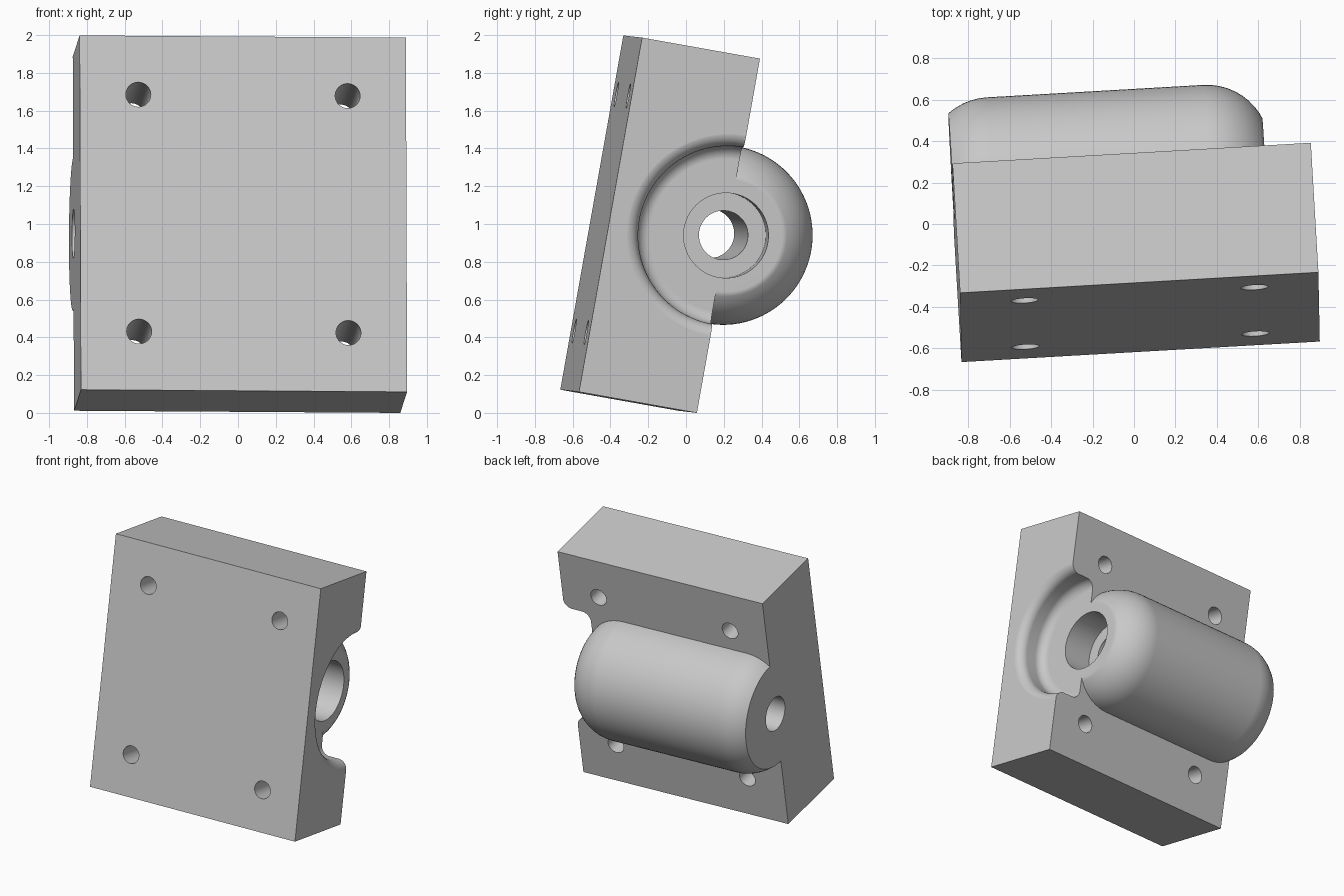
import bpy, bmesh
from math import radians, sin, cos, pi
from mathutils import Matrix, Vector

if "Cube" in bpy.data.objects:
    bpy.data.objects.remove(bpy.data.objects["Cube"], do_unlink=True)

# Main sizes, with x along the barrel and the origin at the middle of the back face
HALF_W, HALF_H, THICK = 0.865, 0.9525, 0.635
RADIUS, FILLET, LIP = 0.475, 0.303, 0.07
FLOOR, SEGMENTS = 0.645, 96

grey = bpy.data.materials.new("plain grey")
grey.use_nodes = True
grey.diffuse_color = (0.58, 0.58, 0.58, 1)
grey.node_tree.nodes["Principled BSDF"].inputs["Base Color"].default_value = (0.58, 0.58, 0.58, 1)


def finish(bm, name):
    bmesh.ops.recalc_face_normals(bm, faces=bm.faces)
    mesh = bpy.data.meshes.new(name)
    bm.to_mesh(mesh)
    bm.free()
    mesh.materials.append(grey)
    obj = bpy.data.objects.new(name, mesh)
    bpy.context.collection.objects.link(obj)
    return obj


def box(name, low, high):
    bm = bmesh.new()
    bmesh.ops.create_cube(bm, size=1)
    low, high = Vector(low), Vector(high)
    for v in bm.verts:
        v.co = (low + high) / 2 + v.co * (high - low)
    return finish(bm, name)


def lathe(name, profile):
    """Turn (x, radius) points around the x axis."""
    bm = bmesh.new()
    rings = []
    for x, r in profile:
        angles = [2 * pi * (i + 0.5) / SEGMENTS for i in range(SEGMENTS)]
        rings.append([bm.verts.new((x, r * cos(a), r * sin(a))) for a in angles])
    for a, b in zip(rings, rings[1:]):
        for i in range(SEGMENTS):
            j = (i + 1) % SEGMENTS
            bm.faces.new((a[i], a[j], b[j], b[i]))
    bm.faces.new(rings[0])
    bm.faces.new(rings[-1])
    return finish(bm, name)


def arc(x, r, radius, start, end, steps=12):
    angles = [radians(start + (end - start) * i / steps) for i in range(steps + 1)]
    return [(x + radius * cos(a), r + radius * sin(a)) for a in angles]


def combine(target, tool, operation):
    tool.hide_render = True
    mod = target.modifiers.new(operation, "BOOLEAN")
    mod.object, mod.operation, mod.solver = tool, operation, "EXACT"
    bpy.context.view_layer.objects.active = target
    bpy.ops.object.modifier_apply(modifier=mod.name)
    bpy.data.objects.remove(tool, do_unlink=True)


# Rectangular block, left overlong on one side for a flush trim
body = box("mounting_block", (-1, -THICK, -HALF_H), (HALF_W, 0, HALF_H))

# Round-ended barrel half sunk in the back face
core = RADIUS - FILLET
barrel = lathe("barrel", arc(-0.675, core, FILLET, 180, 90) + arc(0.37, core, FILLET, 90, 0))
combine(body, barrel, "UNION")

# Trim block and barrel end to one plane
combine(body, box("side_trim", (-1.3, -1, -1.2), (-HALF_W, 1, 1.2)), "DIFFERENCE")

# Round pocket with filleted floor and lip
pocket = lathe("pocket_cutter",
               arc(FLOOR + LIP, RADIUS - LIP, LIP, 180, 90, 8)
               + arc(HALF_W - LIP + 0.0005, RADIUS + LIP, LIP, -90, 0, 8)
               + [(1.1, RADIUS + LIP)])
combine(body, pocket, "DIFFERENCE")

# Through bore with counterbore
bore = lathe("bore_cutter", [(-1.2, 0.13), (0.405, 0.13), (0.405, 0.225), (1, 0.225)])
combine(body, bore, "DIFFERENCE")

# Four screw holes through the block
for sx in (-1, 1):
    for sz in (-1, 1):
        hole = lathe("screw_hole_cutter", [(-0.5, 0.066), (0.5, 0.066)])
        hole.data.transform(Matrix.Translation((sx * 0.555, -THICK / 2, sz * 0.637))
                            @ Matrix.Rotation(pi / 2, 4, "Z"))
        combine(body, hole, "DIFFERENCE")

# Tilt the part and stand it on the ground
tilt = (Matrix.Rotation(radians(-10.1), 4, "X") @ Matrix.Rotation(radians(3.3), 4, "Z")
        @ Matrix.Rotation(radians(-0.2), 4, "Y"))
body.data.transform(Matrix.Translation((-0.008, 0.175, 0)) @ tilt)
lowest = min(v.co.z for v in body.data.vertices)
body.data.transform(Matrix.Translation((0, 0, -lowest)))

# Smooth rounds with crisp corners
bpy.ops.object.select_all(action="DESELECT")
body.select_set(True)
bpy.context.view_layer.objects.active = body
bpy.ops.object.shade_smooth_by_angle(angle=radians(35))
weighted = body.modifiers.new("even_shading", "WEIGHTED_NORMAL")
weighted.keep_sharp = True
